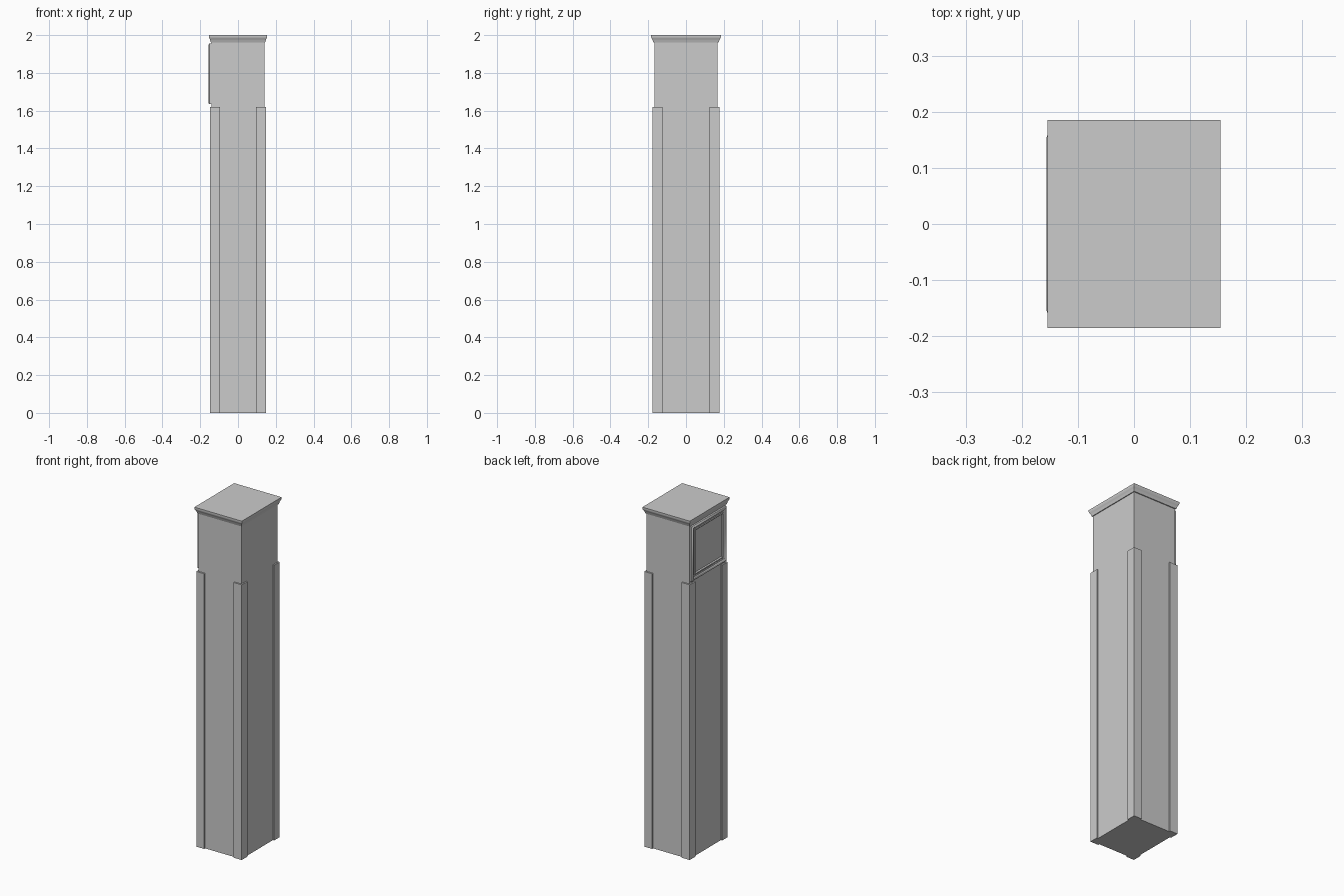
import bpy, bmesh
from mathutils import Matrix

if "Cube" in bpy.data.objects:
    bpy.data.objects.remove(bpy.data.objects["Cube"])

BX, BY = 0.14, 0.168      # half size of the shaft
POST_H = 1.62


def rect_loft(name, rings, matrix=None):
    """Loft rectangles given as (half width, half depth, height), capped at both ends."""
    bm = bmesh.new()
    loops = []
    for a, b, h in rings:
        loops.append([bm.verts.new((sx * a, sy * b, h))
                      for sx, sy in ((-1, -1), (1, -1), (1, 1), (-1, 1))])
    for lo, hi in zip(loops, loops[1:]):
        for i in range(4):
            j = (i + 1) % 4
            bm.faces.new((lo[i], lo[j], hi[j], hi[i]))
    bm.faces.new(loops[0][::-1])
    bm.faces.new(loops[-1])
    if matrix:
        bm.transform(matrix)
    bmesh.ops.recalc_face_normals(bm, faces=bm.faces)
    mesh = bpy.data.meshes.new(name)
    bm.to_mesh(mesh)
    bm.free()
    obj = bpy.data.objects.new(name, mesh)
    bpy.context.collection.objects.link(obj)
    return obj


def smooth(obj):
    bpy.ops.object.select_all(action='DESELECT')
    obj.select_set(True)
    bpy.context.view_layer.objects.active = obj
    bpy.ops.object.shade_smooth_by_angle(angle=0.6)


# Shaft
rect_loft("shaft", [(BX, BY, 0), (BX, BY, 1.97)])

# Corner posts, slightly proud of the shaft
x0, x1, y0, y1 = 0.096, 0.148, 0.125, 0.177
for sx, side in ((-1, "left"), (1, "right")):
    for sy, end in ((-1, "front"), (1, "back")):
        centre = Matrix.Translation((sx * (x0 + x1) / 2, sy * (y0 + y1) / 2, 0))
        hx, hy = (x1 - x0) / 2, (y1 - y0) / 2
        rect_loft(f"{end}_{side}_post", [(hx, hy, 0), (hx, hy, POST_H)], centre)

# Crown moulding, flaring out to the flat top
crown = [(0.0, 1.960), (0.004, 1.961), (0.006, 1.966), (0.008, 1.973),
         (0.011, 1.980), (0.015, 1.986), (0.016, 1.992), (0.016, 2.0)]
smooth(rect_loft("crown", [(BX + d * 0.9, BY + d * 1.06, z) for d, z in crown]))

# Picture-frame moulding on the left face: (inset from outer edge, projection)
frame = [(0.0, -0.01), (0.0, 0.010), (0.003, 0.014), (0.008, 0.016),
         (0.014, 0.014), (0.018, 0.009), (0.026, 0.007), (0.030, 0.010),
         (0.034, 0.010), (0.038, 0.003)]
# local x -> y, local y -> z, local z -> -x
to_left = Matrix(((0, 0, -1, -BX), (1, 0, 0, 0), (0, 1, 0, 1.795), (0, 0, 0, 1)))
smooth(rect_loft("left_panel_frame",
                 [(0.162 - i, 0.161 - i, p) for i, p in frame], to_left))
